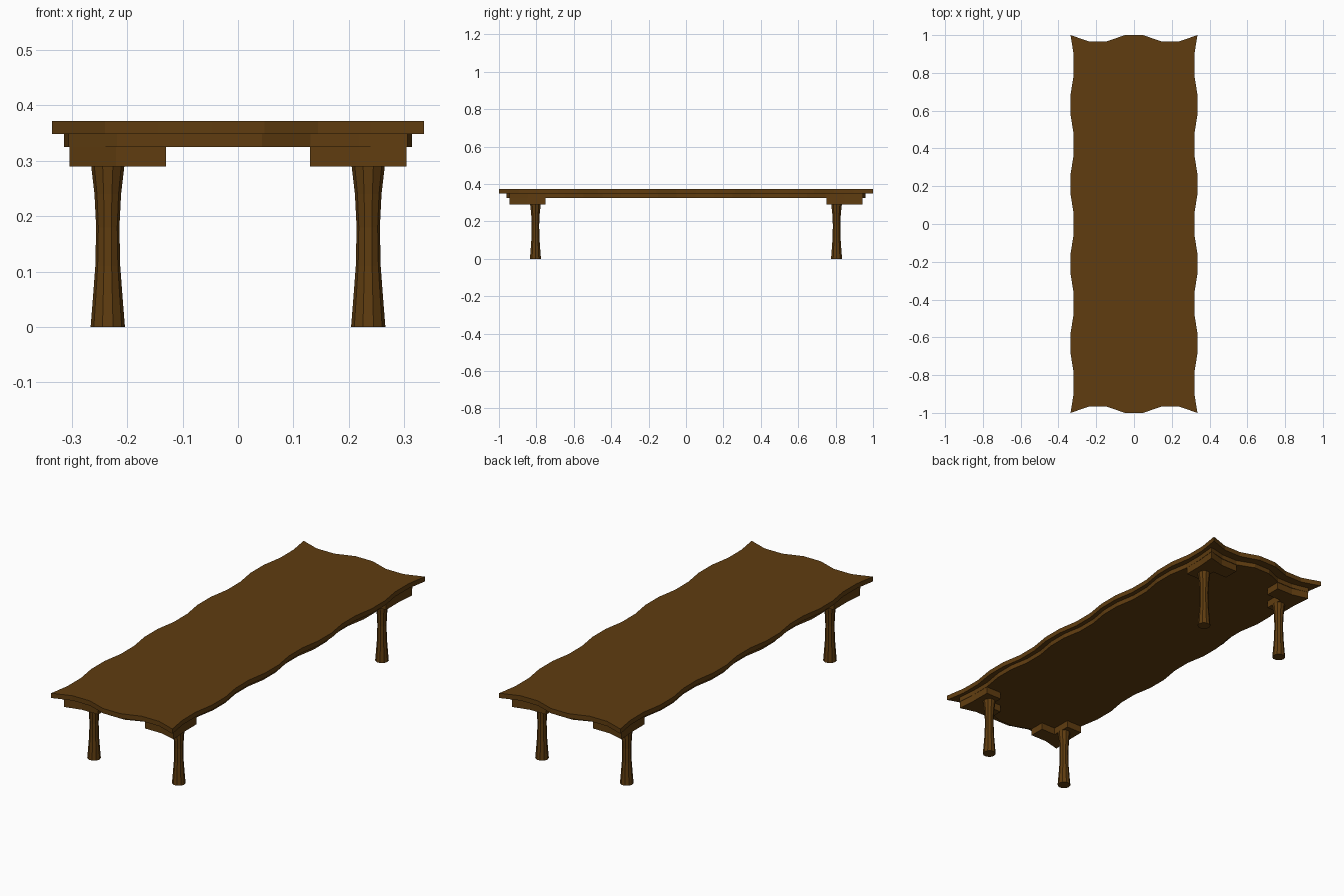
import bpy, math

if "Cube" in bpy.data.objects:
    bpy.data.objects.remove(bpy.data.objects["Cube"])

wood = bpy.data.materials.new("dark brown wood")
wood.diffuse_color = (0.115, 0.046, 0.005, 1)
wood.use_nodes = True
wood.node_tree.nodes["Principled BSDF"].inputs["Base Color"].default_value = wood.diffuse_color


def make(name, verts, faces):
    me = bpy.data.meshes.new(name)
    me.from_pydata(verts, [], faces)
    me.update()
    me.materials.append(wood)
    ob = bpy.data.objects.new(name, me)
    bpy.context.collection.objects.link(ob)
    return ob


def prism(name, pts, z0, z1):
    """Extrude a flat outline between two heights."""
    area = sum(a[0] * b[1] - b[0] * a[1] for a, b in zip(pts, pts[1:] + pts[:1]))
    if area < 0:
        pts = pts[::-1]
    n = len(pts)
    verts = [(x, y, z) for z in (z0, z1) for x, y in pts]
    faces = [tuple(range(n))[::-1], tuple(range(n, 2 * n))]
    faces += [(i, (i + 1) % n, n + (i + 1) % n, n + i) for i in range(n)]
    return make(name, verts, faces)


def wavy(wide, narrow, cx, y_out, y_in, cy):
    """Scalloped outline: wavy long sides, scalloped ends, pointed corners."""
    right = [(cx, cy)]
    for k in range(1, 10):
        x = narrow if k % 4 in (1, 2) else wide
        right.append((x, cy * (1 - 2 * k / 19)))
    right += [(x, -y) for x, y in reversed(right)]
    end = [(cx * 5 / 7, y_in), (cx * 3 / 7, y_in), (cx / 7, y_out)]
    end += [(-x, y) for x, y in reversed(end)]
    bottom = [(x, -y) for x, y in end]
    left = [(-x, y) for x, y in reversed(right)]
    return right + bottom + left + end[::-1]


# table top and the apron slab set in beneath it
prism("table_top", wavy(0.336, 0.319, 0.336, 1.0, 0.967, 1.0), 0.348, 0.372)
prism("apron", wavy(0.314, 0.297, 0.306, 0.96, 0.925, 0.945), 0.325, 0.348)

# L-shaped corner brackets and flared legs
bracket = [(0.304, 0.944), (0.296, 0.85), (0.296, 0.75), (0.21, 0.75),
           (0.21, 0.845), (0.13, 0.845), (0.13, 0.922), (0.22, 0.922)]
profile = [(0.031, 0), (0.027, 0.05), (0.0225, 0.11), (0.021, 0.18),
           (0.024, 0.24), (0.030, 0.291)]
SIDES = 10
for sy, fb in ((-1, "front"), (1, "back")):
    for sx, lr in ((-1, "left"), (1, "right")):
        prism(f"{fb}_{lr}_bracket", [(x * sx, y * sy) for x, y in bracket], 0.29, 0.326)
        verts = [(0.235 * sx + r * math.cos(2 * math.pi * i / SIDES),
                  0.805 * sy + r * math.sin(2 * math.pi * i / SIDES), z)
                 for r, z in profile for i in range(SIDES)]
        faces = [tuple(range(SIDES))[::-1],
                 tuple(range(len(verts) - SIDES, len(verts)))]
        for j in range(len(profile) - 1):
            for i in range(SIDES):
                a, b = j * SIDES + i, j * SIDES + (i + 1) % SIDES
                faces.append((a, b, b + SIDES, a + SIDES))
        make(f"{fb}_{lr}_leg", verts, faces)
